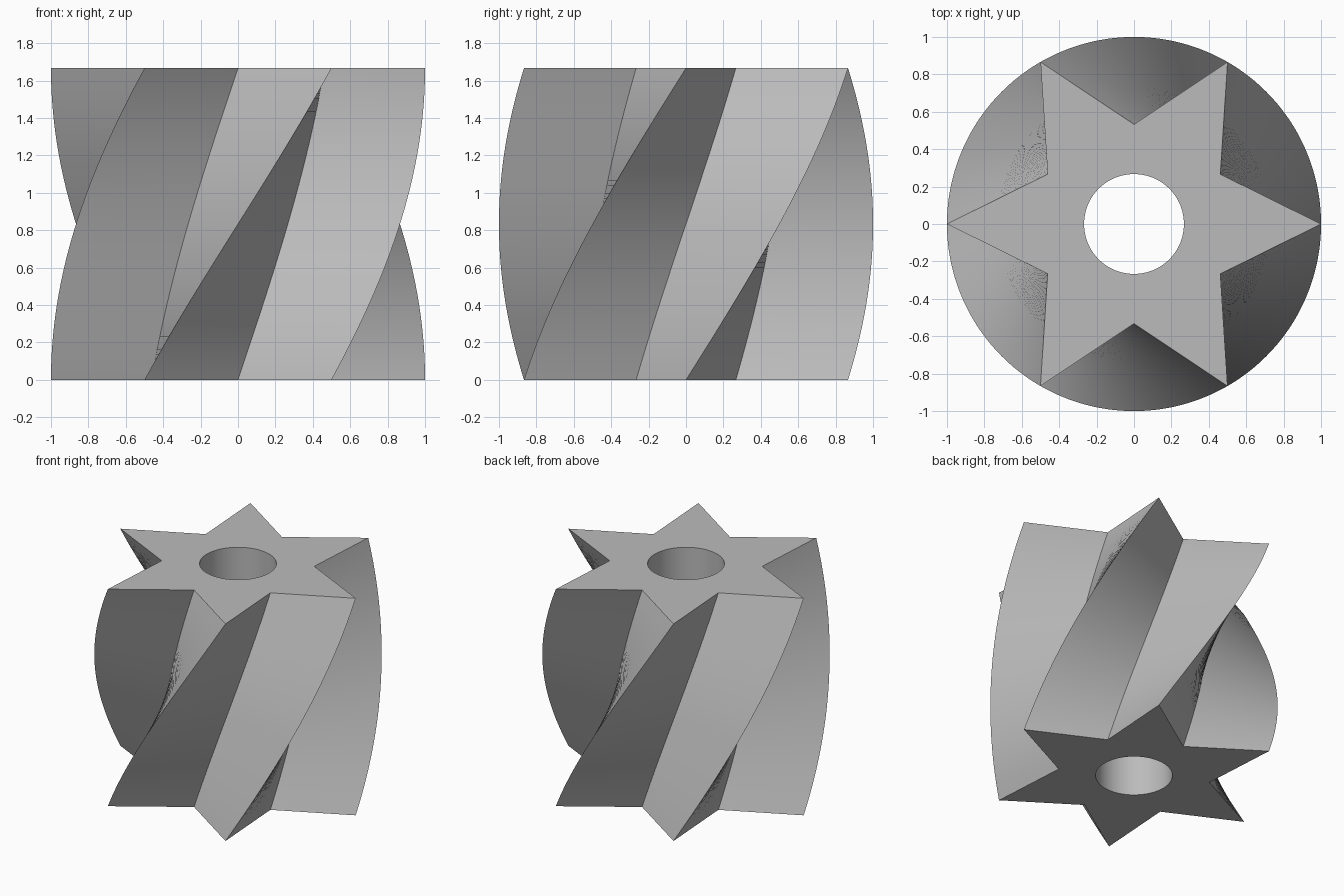
import bpy
import bmesh
from math import cos, sin, pi, radians

cube = bpy.data.objects.get("Cube")
if cube:
    bpy.data.objects.remove(cube, do_unlink=True)

HEIGHT = 1.667
TWIST = radians(60)
TEETH = 6
TIP, ROOT, BORE = 1.0, 0.533, 0.267
LAYERS = 72
BORE_SIDES = 96


def ring(bm, radii, z, turn=0.0):
    """Closed loop of vertices, one per radius, at equal angles."""
    n = len(radii)
    return [bm.verts.new((r * cos(2 * pi * i / n + turn),
                          r * sin(2 * pi * i / n + turn), z))
            for i, r in enumerate(radii)]


def bridge(bm, low, high):
    """Wall of quads between two equal loops."""
    n = len(low)
    for i in range(n):
        j = (i + 1) % n
        bm.faces.new((low[i], low[j], high[j], high[i]))


def loop_edges(bm, loop):
    return [bm.edges.get((v, loop[i - 1])) for i, v in enumerate(loop)]


bm = bmesh.new()

# Twisted star-shaped flutes
star = [TIP, ROOT] * TEETH
layers = [ring(bm, star, HEIGHT * k / LAYERS, TWIST * k / LAYERS)
          for k in range(LAYERS + 1)]
for low, high in zip(layers, layers[1:]):
    bridge(bm, low, high)

# Straight central bore
bore_low = ring(bm, [BORE] * BORE_SIDES, 0)
bore_high = ring(bm, [BORE] * BORE_SIDES, HEIGHT)
bridge(bm, bore_low, bore_high)

# Flat end faces around the bore
for outer, inner in ((layers[0], bore_low), (layers[-1], bore_high)):
    bmesh.ops.triangle_fill(bm, use_beauty=True,
                            edges=loop_edges(bm, outer) + loop_edges(bm, inner))
bmesh.ops.recalc_face_normals(bm, faces=bm.faces)

mesh = bpy.data.meshes.new("twisted_cutter")
bm.to_mesh(mesh)
bm.free()
cutter = bpy.data.objects.new("twisted_cutter", mesh)
bpy.context.collection.objects.link(cutter)

# Plain grey metal
grey = bpy.data.materials.new("plain_grey")
grey.use_nodes = True
colour = (0.5, 0.5, 0.5, 1.0)
grey.diffuse_color = colour
grey.node_tree.nodes["Principled BSDF"].inputs["Base Color"].default_value = colour
mesh.materials.append(grey)

# Smooth flutes and bore, sharp ridges and rims
bpy.ops.object.select_all(action='DESELECT')
cutter.select_set(True)
bpy.context.view_layer.objects.active = cutter
bpy.ops.object.shade_smooth_by_angle(angle=radians(30))
